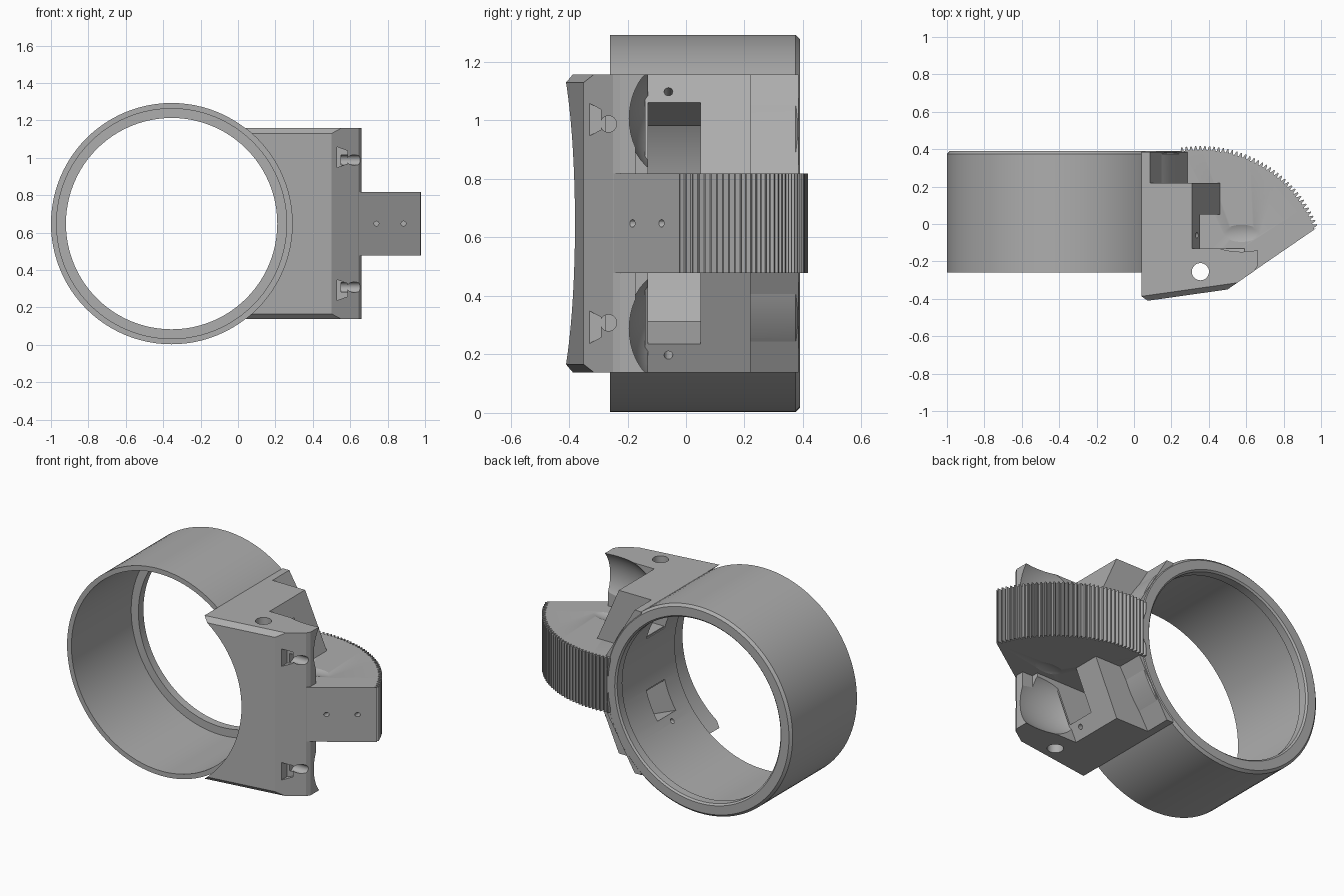
import bpy, bmesh
from math import sin, cos, tau, radians, atan2
from mathutils import Matrix, Vector

if "Cube" in bpy.data.objects:
    bpy.data.objects.remove(bpy.data.objects["Cube"])

grey = bpy.data.materials.new("plain_grey")
grey.use_nodes = True
colour = (0.42, 0.42, 0.42, 1)
grey.diffuse_color = colour
grey.node_tree.nodes["Principled BSDF"].inputs["Base Color"].default_value = colour

CX, CZ = -0.355, 0.648          # ring axis; CZ is also the symmetry height
PIVOT = Vector((0.355, -0.255))  # centre of the toothed arc
TOP, GEAR_TOP = 0.51, 0.17       # half heights about CZ


def finish(name, bm):
    bmesh.ops.recalc_face_normals(bm, faces=bm.faces)
    me = bpy.data.meshes.new(name)
    bm.to_mesh(me)
    bm.free()
    ob = bpy.data.objects.new(name, me)
    bpy.context.collection.objects.link(ob)
    me.materials.append(grey)
    return ob


def prism(name, pts, axis, lo, hi, edge_rule=None, bevel=0.0):
    """Extrude an outline along Y (points are x, z) or Z (points are x, y)."""
    bm = bmesh.new()
    place = (lambda p, t: (p[0], t, p[1])) if axis == "Y" else (lambda p, t: (p[0], p[1], t))
    face = bm.faces.new([bm.verts.new(place(p, lo)) for p in pts])
    out = bmesh.ops.extrude_face_region(bm, geom=[face])
    step = Vector(place((0, 0), hi - lo))
    bmesh.ops.translate(bm, vec=step, verts=[v for v in out["geom"] if isinstance(v, bmesh.types.BMVert)])
    bmesh.ops.recalc_face_normals(bm, faces=bm.faces)
    if edge_rule:
        edges = [e for e in bm.edges if edge_rule(*e.verts)]
        bmesh.ops.bevel(bm, geom=edges, offset=bevel, segments=1, affect="EDGES")
    return finish(name, bm)


def rod(name, centre, direction, radius, length, segments=32):
    bm = bmesh.new()
    rot = Vector(direction).to_track_quat("Z", "Y").to_matrix().to_4x4()
    bmesh.ops.create_cone(bm, cap_ends=True, segments=segments, radius1=radius, radius2=radius,
                          depth=length, matrix=Matrix.Translation(centre) @ rot)
    return finish(name, bm)


def cut(ob, cutters):
    bpy.context.view_layer.objects.active = ob
    for c in cutters:
        mod = ob.modifiers.new("cut", "BOOLEAN")
        mod.operation, mod.solver, mod.object = "DIFFERENCE", "EXACT", c
        bpy.ops.object.modifier_apply(modifier=mod.name)


def both(half):
    """Complete an outline given by (x, height above centre) for its upper half."""
    return [(x, CZ + h) for x, h in half] + [(x, CZ - h) for x, h in reversed(half)]


# Ring: lathe with a thin wall, a rear lip and a chamfered rear rim
profile = [(0.615, -0.26), (0.645, -0.26), (0.645, 0.375), (0.63, 0.39), (0.575, 0.39),
           (0.565, 0.38), (0.565, 0.33), (0.615, 0.33)]
bm = bmesh.new()
SEG = 96
loops = [[bm.verts.new((CX + r * cos(tau * i / SEG), y, CZ + r * sin(tau * i / SEG)))
          for r, y in profile] for i in range(SEG)]
for i in range(SEG):
    a, b = loops[i], loops[(i + 1) % SEG]
    for j in range(len(profile)):
        k = (j + 1) % len(profile)
        bm.faces.new((a[j], a[k], b[k], b[j]))
ring = finish("ring", bm)

# Front plate: full height, bent front, chamfered upper and lower front edges
plate = prism("front_plate", [(0.04, -0.415), (0.5, -0.35), (0.645, -0.25), (0.66, -0.225),
                              (0.66, -0.13), (0.04, -0.13)], "Z", CZ - TOP, CZ + TOP,
              lambda a, b: max(a.co.y, b.co.y) < -0.34 and abs(a.co.z - b.co.z) < 0.01, 0.028)

# Rear block with sloped sides, and the lower wing that meets the ring
block = prism("rear_block", both([(0.04, TOP), (0.31, TOP), (0.46, GEAR_TOP)]), "Y", -0.14, 0.22)
wing = prism("rear_wing", both([(0.04, TOP), (0.085, TOP), (0.285, GEAR_TOP)]), "Y", 0.2, 0.385)

# Toothed sector
TEETH, R_TIP, R_ROOT = 38, 0.672, 0.65
start = atan2(-0.02 - PIVOT.y, 0.98 - PIVOT.x)
end = radians(101.5)
outline = [(0.2, -0.37), (0.5, -0.348), (0.975, -0.022)]
for i in range(TEETH):
    for frac, r in ((0.0, R_ROOT), (0.25, R_ROOT), (0.5, R_TIP), (0.75, R_TIP)):
        a = start + (end - start) * (i + frac) / TEETH
        outline.append((PIVOT.x + r * cos(a), PIVOT.y + r * sin(a)))
outline += [(0.22, 0.39), (0.2, 0.39)]
gear = prism("toothed_sector", outline, "Z", CZ - GEAR_TOP, CZ + GEAR_TOP)

# Cutters shared by the parts
bore = rod("bore_cutter", (CX, 0, CZ), (0, 1, 0), 0.622, 2, SEG)
front_bore = rod("front_cutter", (CX, -0.76, CZ), (0, 1, 0), 0.645, 1, SEG)
pivot_hole = rod("pivot_cutter", (PIVOT.x, PIVOT.y, CZ), (0, 0, 1), 0.046, 3)
windows, screws, scoops, sockets = [], [], [], []
for s in (1, -1):
    # Window running square to the sloped side
    pts = [(0.7, 0.55), (0.35, 0.412), (0.05, 0.288), (0.05, 0.16), (0.7, 0.16)]
    windows.append(prism("window_cutter", [(x, CZ + s * h) for x, h in pts], "Y", -0.13, 0.05))
    screws.append(rod("screw_cutter", (0.25, -0.06, CZ + s * 0.415), (0.924, 0, s * 0.38), 0.015, 0.6, 16))
    # Rounded scoop behind the plate
    bm = bmesh.new()
    bmesh.ops.create_uvsphere(bm, u_segments=48, v_segments=24, radius=1,
                              matrix=Matrix.Translation((0.575, -0.05, CZ + s * 0.36))
                              @ Matrix.Diagonal((0.31, 0.15, 0.2, 1)))
    scoops.append(finish("scoop_cutter", bm))
    # Pin hole and nut slot in the bent face
    sockets.append(rod("pin_cutter", (0.8, -0.265, CZ + s * 0.34), (1, 0, 0), 0.028, 0.5))
    slot = [(0.53, 0.3), (0.585, 0.32), (0.585, 0.39), (0.53, 0.41)]
    sockets.append(prism("slot_cutter", [(x, CZ + s * h) for x, h in slot], "Y", -0.5, -0.275))
    # Small step beside the sector
    step = [(0.59, 0.1), (0.8, 0.1), (0.8, 0.262), (0.59, 0.262)]
    sockets.append(prism("step_cutter", [(x, CZ + s * h) for x, h in step], "Y", -0.172, 0))
pins = [rod("dowel_cutter", (x, -0.28 + (x - 0.6) * 0.69, CZ), (0, 1, 0), 0.013, 0.3, 16)
        for x in (0.6, 0.74, 0.885)]

cut(ring, windows + screws)
cut(plate, [bore, front_bore, pivot_hole] + scoops + sockets)
cut(block, [bore] + windows + screws)
cut(wing, [bore])
cut(gear, [bore, front_bore, pivot_hole] + scoops + pins)

for c in [bore, front_bore, pivot_hole] + windows + screws + scoops + sockets + pins:
    bpy.data.objects.remove(c)

# Smooth the curved surfaces and keep the edges sharp
bpy.ops.object.select_all(action="DESELECT")
for ob in (ring, plate, block, wing, gear):
    ob.select_set(True)
bpy.context.view_layer.objects.active = ring
bpy.ops.object.shade_smooth_by_angle(angle=radians(20))
